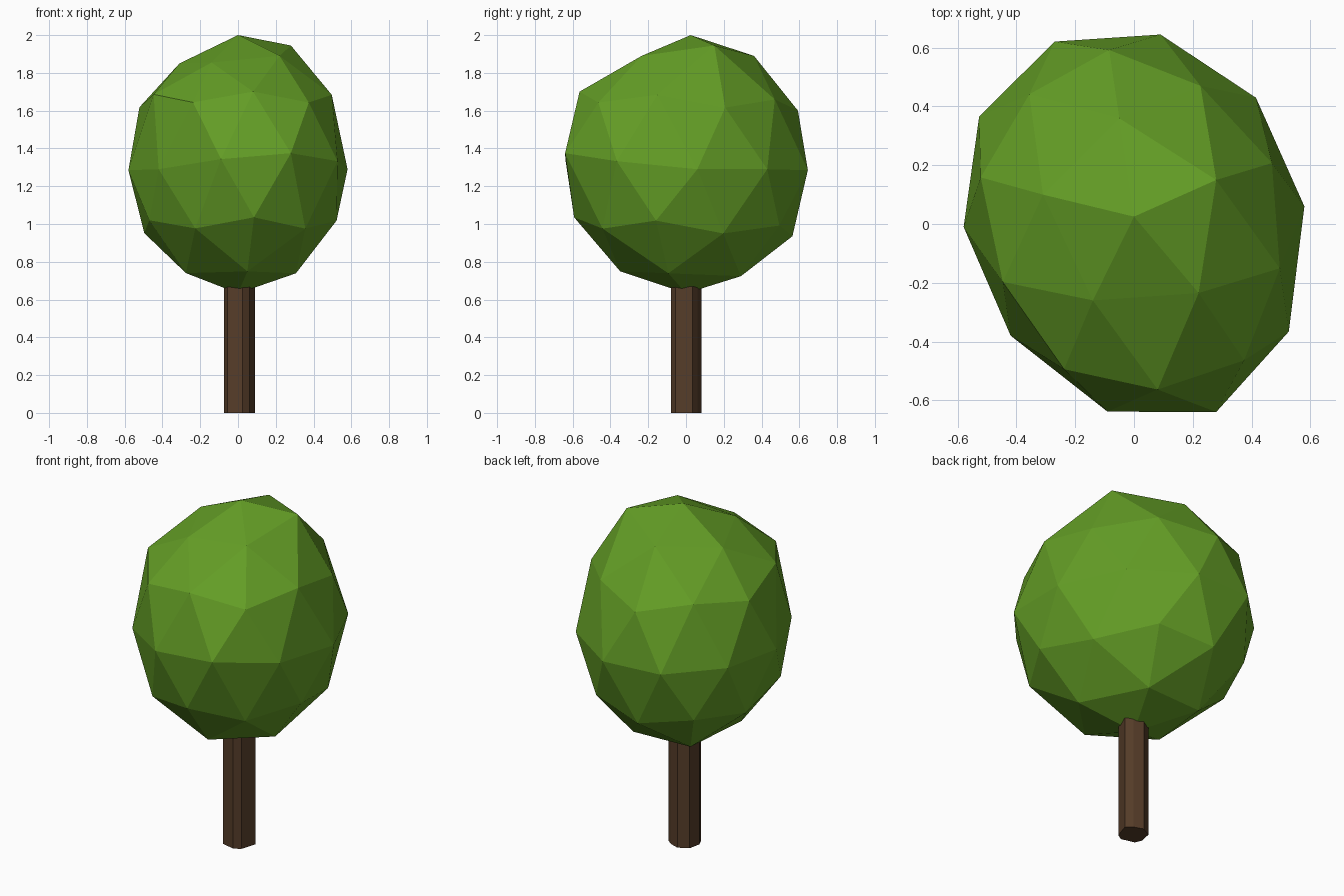
import bpy, bmesh
from mathutils import Vector

if "Cube" in bpy.data.objects:
    bpy.data.objects.remove(bpy.data.objects["Cube"])


def material(name, rgb):
    m = bpy.data.materials.new(name)
    m.diffuse_color = (*rgb, 1)
    m.use_nodes = True
    m.node_tree.nodes["Principled BSDF"].inputs["Base Color"].default_value = m.diffuse_color
    return m


def make_object(name, bm, mat):
    bmesh.ops.recalc_face_normals(bm, faces=bm.faces[:])
    mesh = bpy.data.meshes.new(name)
    bm.to_mesh(mesh)
    bm.free()
    mesh.materials.append(mat)
    obj = bpy.data.objects.new(name, mesh)
    bpy.context.collection.objects.link(obj)
    return obj


leaf_green = material("leaf green", (0.127, 0.342, 0.019))
bark_brown = material("bark brown", (0.092, 0.046, 0.022))

# Canopy: faceted icosphere, turned, stretched and slightly tilted
bm = bmesh.new()
bmesh.ops.create_icosphere(bm, subdivisions=2, radius=1)
for v in bm.verts:
    ux, uy, uz = v.co
    x = 0.525 * ux - 0.27 * uy
    y = 0.232 * ux + 0.621 * uy
    v.co = (x, y, 1.318 + 0.685 * uz - 0.04 * y)

# Uneven spots: the nearest corner is pulled to each point
uneven = [(0, 0.025, 2.0), (0.28, 0.15, 1.945), (-0.31, 0.1, 1.85),
          (-0.05, 0.36, 1.89), (-0.14, -0.26, 1.855), (0.22, -0.235, 1.89),
          (0.58, 0.06, 1.29), (-0.58, -0.01, 1.285), (0.09, 0.645, 1.285),
          (0.28, -0.64, 1.375), (-0.42, -0.38, 1.29), (0.415, 0.43, 1.29)]
for point in map(Vector, uneven):
    min(bm.verts, key=lambda v: (v.co - point).length).co = point
make_object("canopy", bm, leaf_green)

# Trunk: uneven eight-sided post reaching into the canopy
profile = [(0.025, -0.08), (0.062, -0.056), (0.091, 0.034), (0.055, 0.062),
           (0.0, 0.081), (-0.058, 0.05), (-0.073, -0.02), (-0.055, -0.06)]
bm = bmesh.new()
base = bm.faces.new([bm.verts.new((x, y, 0)) for x, y in profile])
top = bmesh.ops.extrude_face_region(bm, geom=[base], use_keep_orig=True)
bmesh.ops.translate(bm, vec=(0, 0, 0.67),
                    verts=[g for g in top["geom"] if isinstance(g, bmesh.types.BMVert)])
make_object("trunk", bm, bark_brown)
